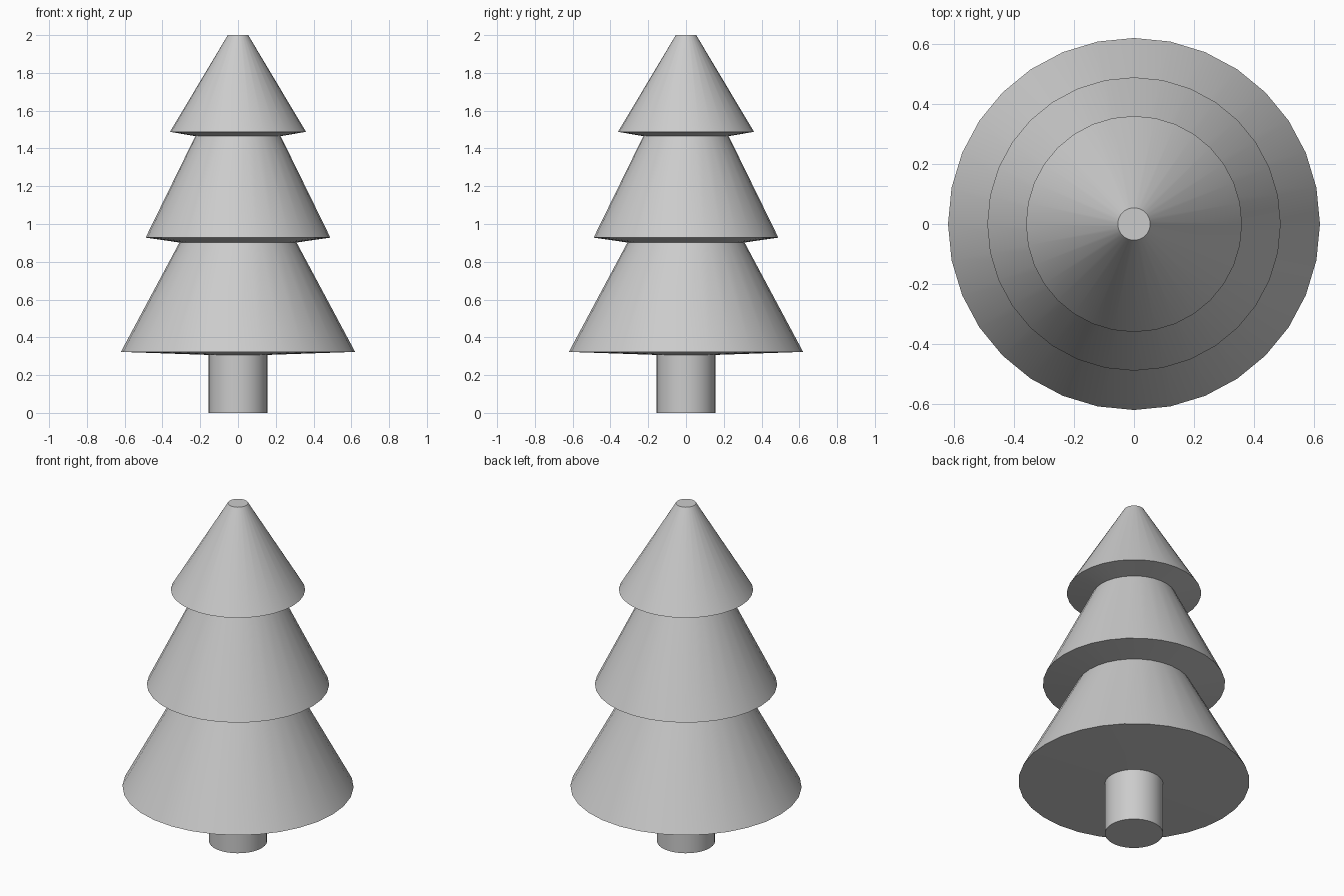
import bpy, bmesh, math

if "Cube" in bpy.data.objects:
    bpy.data.objects.remove(bpy.data.objects["Cube"])

SIDES = 32


def lathe(name, profile, cap_start=False, cap_end=False):
    """Revolve (radius, z) points, listed bottom to top, around the z axis."""
    bm = bmesh.new()
    rings = []
    for r, z in profile:
        rings.append([bm.verts.new((r * math.cos(2 * math.pi * i / SIDES),
                                    r * math.sin(2 * math.pi * i / SIDES), z))
                      for i in range(SIDES)])
    for low, high in zip(rings, rings[1:]):
        for i in range(SIDES):
            j = (i + 1) % SIDES
            bm.faces.new((low[i], low[j], high[j], high[i]))
    if cap_start:
        bm.faces.new(rings[0][::-1])
    if cap_end:
        bm.faces.new(rings[-1])
    mesh = bpy.data.meshes.new(name)
    bm.to_mesh(mesh)
    bm.free()
    obj = bpy.data.objects.new(name, mesh)
    bpy.context.collection.objects.link(obj)
    bpy.ops.object.select_all(action='DESELECT')
    obj.select_set(True)
    bpy.context.view_layer.objects.active = obj
    bpy.ops.object.shade_smooth_by_angle(angle=math.radians(30))
    return obj


# Trunk, ending where the lowest branches begin
trunk_top = (0.156, 0.307)
lathe("trunk", [(0.156, 0.0), trunk_top], cap_start=True)

# Branch tiers: slightly sloped underside, wide rim, tapering top
lower_neck = (0.31, 0.902)
upper_neck = (0.226, 1.465)
lathe("lower_branches", [trunk_top, (0.62, 0.323), lower_neck])
lathe("middle_branches", [lower_neck, (0.489, 0.928), upper_neck])
lathe("top_branches", [upper_neck, (0.36, 1.488), (0.054, 2.0)], cap_end=True)
